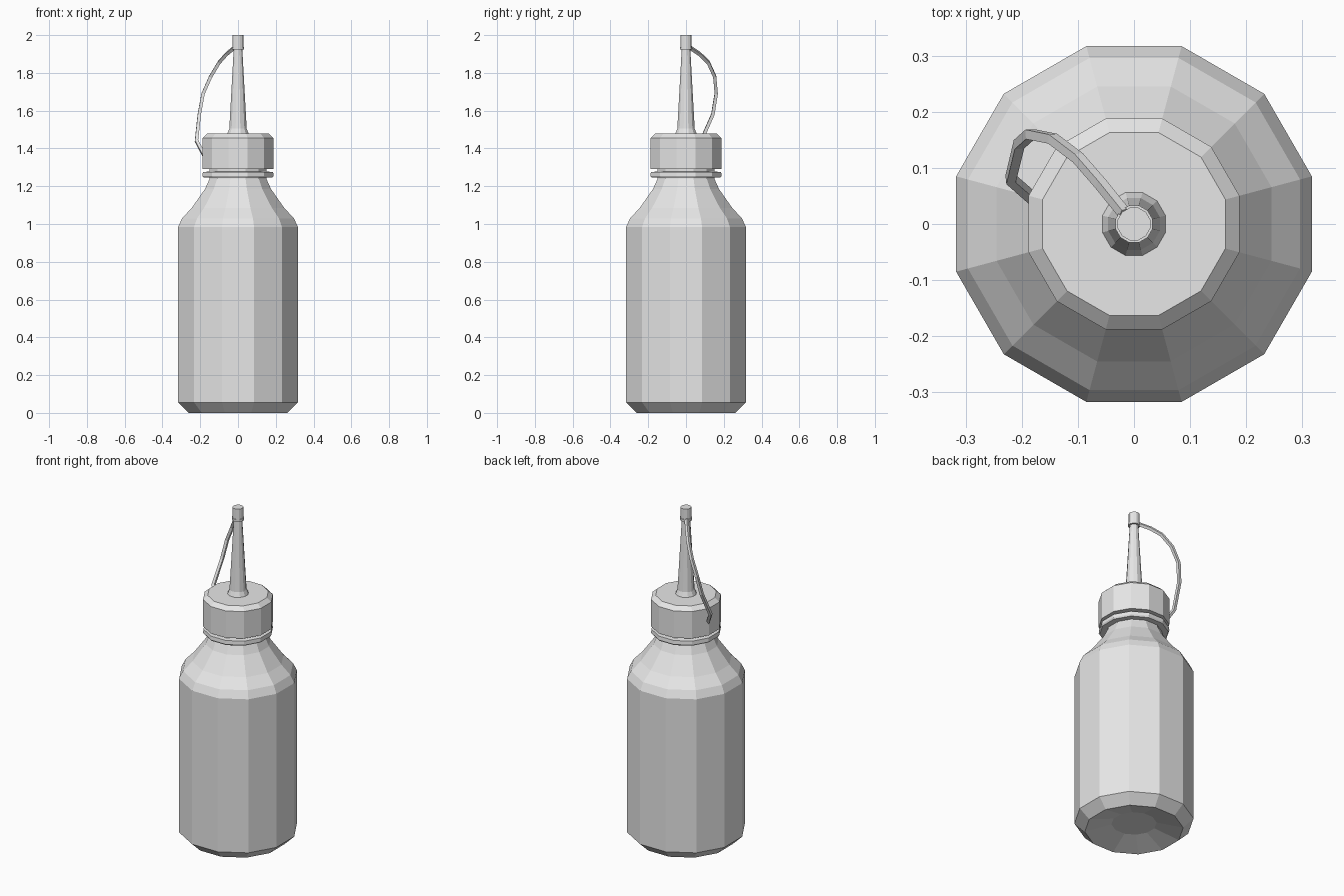
import bpy
import bmesh
from math import cos, sin, pi

cube = bpy.data.objects.get("Cube")
if cube:
    bpy.data.objects.remove(cube, do_unlink=True)

SIDES = 12

grey = bpy.data.materials.new("plain grey")
grey.use_nodes = True
grey.diffuse_color = (0.8, 0.8, 0.8, 1)
bsdf = next(n for n in grey.node_tree.nodes if n.type == "BSDF_PRINCIPLED")
bsdf.inputs["Base Color"].default_value = grey.diffuse_color


def lathe(name, profile):
    """Turn (flat radius, height) points into a closed faceted solid."""
    bm = bmesh.new()
    rings = []
    for radius, z in profile:
        r = radius / cos(pi / SIDES)
        angles = [(i + 0.5) * 2 * pi / SIDES for i in range(SIDES)]
        rings.append([bm.verts.new((r * cos(a), r * sin(a), z)) for a in angles])
    for low, high in zip(rings, rings[1:]):
        for i in range(SIDES):
            j = (i + 1) % SIDES
            bm.faces.new((low[i], low[j], high[j], high[i]))
    bm.faces.new(rings[0][::-1])
    bm.faces.new(rings[-1])
    bmesh.ops.recalc_face_normals(bm, faces=bm.faces)
    mesh = bpy.data.meshes.new(name)
    bm.to_mesh(mesh)
    bm.free()
    mesh.materials.append(grey)
    obj = bpy.data.objects.new(name, mesh)
    bpy.context.collection.objects.link(obj)
    return obj


# Bottle with a hollowed base, sloping shoulder and short neck
lathe("bottle_body", [
    (0.12, 0.04), (0.262, 0), (0.317, 0.055), (0.317, 0.985),
    (0.296, 1.03), (0.245, 1.085), (0.175, 1.185), (0.15, 1.24), (0.15, 1.32),
])

# Ring under the cap
lathe("neck_collar", [(0.183, 1.246), (0.188, 1.255), (0.186, 1.275), (0.15, 1.278)])

# Screw cap with a bevelled top edge
lathe("screw_cap", [(0.188, 1.292), (0.188, 1.455), (0.163, 1.478)])

# Tapered spout with a flared foot
lathe("nozzle", [(0.057, 1.476), (0.046, 1.505), (0.022, 1.94)])

# Stopper on the spout tip, with a thin lip
lathe("tip_cap", [(0.029, 1.925), (0.029, 2.0)])
lathe("tip_cap_lip", [(0.033, 1.925), (0.033, 1.938)])

# Strap tying the stopper to the screw cap
path = [
    (-0.018, 0.02, 1.935), (-0.06, 0.072, 1.9), (-0.1, 0.118, 1.855),
    (-0.145, 0.152, 1.78), (-0.185, 0.16, 1.69), (-0.205, 0.142, 1.58),
    (-0.22, 0.08, 1.44), (-0.18, 0.045, 1.365),
]
curve = bpy.data.curves.new("strap", "CURVE")
curve.dimensions = "3D"
curve.bevel_depth = 0.012
curve.bevel_resolution = 0
curve.use_fill_caps = True
spline = curve.splines.new("POLY")
spline.points.add(len(path) - 1)
spline.use_smooth = False
for point, co in zip(spline.points, path):
    point.co = (*co, 1)
curve.materials.append(grey)
bpy.context.collection.objects.link(bpy.data.objects.new("strap", curve))
